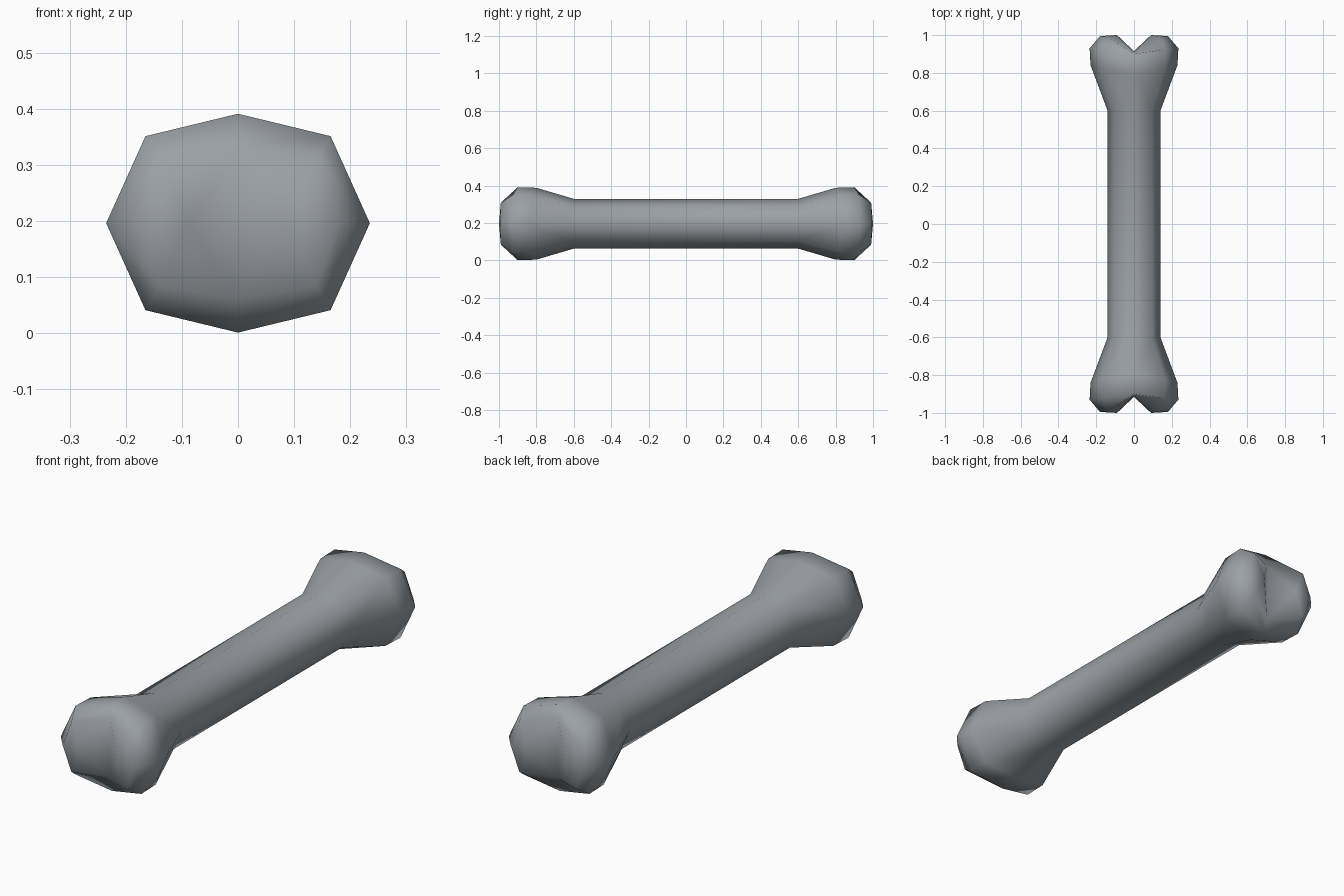
import bpy, bmesh

if "Cube" in bpy.data.objects:
    bpy.data.objects.remove(bpy.data.objects["Cube"])

ZC = 0.196

# One end as 8-sided rings: (x, y, z) of the side, diagonal and top point of each ring
RINGS = [
    ((0.14, 0.60, 0), (0.099, 0.60, 0.094), (0, 0.60, 0.133)),    # shaft end
    ((0.23, 0.84, 0), (0.163, 0.82, 0.153), (0, 0.80, 0.192)),    # flare
    ((0.235, 0.93, 0), (0.165, 0.925, 0.155), (0, 0.90, 0.195)),  # widest
    ((0.18, 0.995, 0), (0.14, 0.99, 0.112), (0, 0.91, 0.135)),    # knuckle rim
]
KNUCKLE = (0.09, 1.0, 0)
NOTCH = (0, 0.915, 0)

bm = bmesh.new()


def ring(side, diag, top, s):
    """Eight points around the bone, mirrored from three."""
    def v(p, sx, sz):
        return bm.verts.new((p[0] * sx, p[1] * s, ZC + p[2] * sz))
    return [v(side, 1, 1), v(diag, 1, 1), v(top, 1, 1), v(diag, -1, 1),
            v(side, -1, 1), v(diag, -1, -1), v(top, 1, -1), v(diag, 1, -1)]


def bridge(a, b):
    for i in range(8):
        j = (i + 1) % 8
        bm.faces.new((a[i], a[j], b[j], b[i]))


shaft_ends = []
for s in (-1, 1):
    rings = [ring(*r, s) for r in RINGS]
    shaft_ends.append(rings[0])
    for a, b in zip(rings, rings[1:]):
        bridge(a, b)
    # two rounded knuckles meeting in a notch
    rim = rings[-1]
    notch = bm.verts.new((0, NOTCH[1] * s, ZC))
    for sx, order in ((1, (6, 7, 0, 1, 2)), (-1, (2, 3, 4, 5, 6))):
        k = bm.verts.new((KNUCKLE[0] * sx, KNUCKLE[1] * s, ZC))
        loop = [rim[i] for i in order] + [notch]
        for i in range(6):
            bm.faces.new((loop[i], loop[(i + 1) % 6], k))

# shaft
bridge(*shaft_ends)
bmesh.ops.recalc_face_normals(bm, faces=bm.faces)

mesh = bpy.data.meshes.new("bone")
bm.to_mesh(mesh)
bm.free()
for p in mesh.polygons:
    p.use_smooth = True

mat = bpy.data.materials.new("bone grey")
mat.diffuse_color = (0.33, 0.355, 0.38, 1)
mat.use_nodes = True
mat.node_tree.nodes["Principled BSDF"].inputs["Base Color"].default_value = mat.diffuse_color
mesh.materials.append(mat)
bone = bpy.data.objects.new("bone", mesh)
bpy.context.collection.objects.link(bone)
